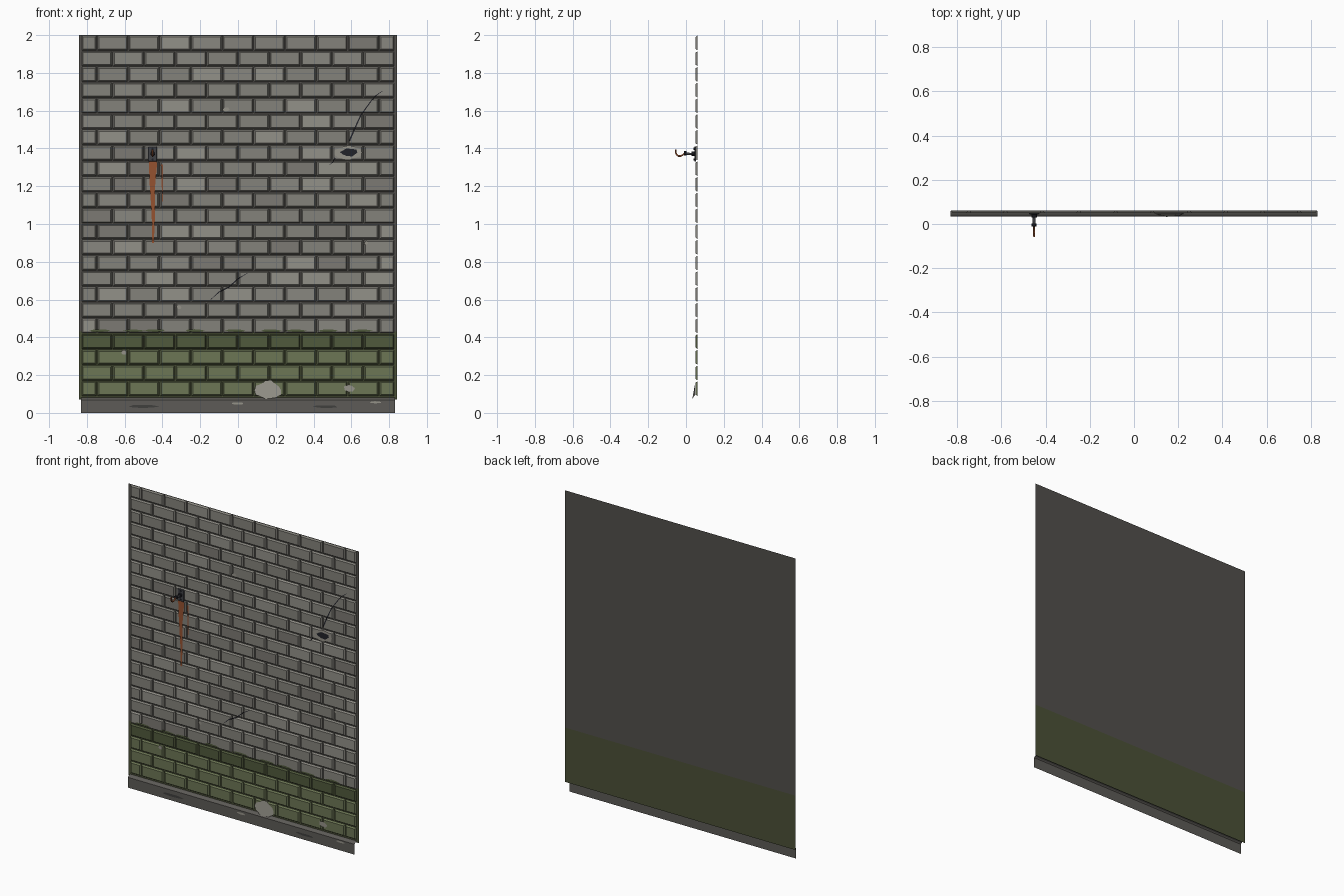
import bpy, bmesh, math, random

if "Cube" in bpy.data.objects:
    bpy.data.objects.remove(bpy.data.objects["Cube"])

random.seed(4)
W, PZ, PX = 0.83, 0.0832, 0.166      # half width, course height, brick pitch
BACK, FACE = 0.06, 0.05              # mortar plane, brick face


def mat(name, r, g, b):
    m = bpy.data.materials.new(name)
    m.diffuse_color = (r, g, b, 1)
    m.use_nodes = True
    m.node_tree.nodes["Principled BSDF"].inputs["Base Color"].default_value = m.diffuse_color
    return m


GREYS = [mat("brick_grey_%d" % i, v, v * 0.97, v * 0.86) for i, v in enumerate((0.2, 0.23, 0.25, 0.29))]
GREEN = mat("green_paint", 0.15, 0.18, 0.09)
DARKGREEN = mat("dark_green_paint", 0.08, 0.1, 0.045)
MORTAR = mat("mortar", 0.085, 0.08, 0.072)
GREENMORTAR = mat("green_mortar", 0.07, 0.082, 0.038)
SKIRT = mat("skirting_grey", 0.11, 0.105, 0.095)
SCUFF = mat("scuff", 0.05, 0.05, 0.048)
PLASTER = mat("bare_plaster", 0.3, 0.29, 0.25)
DARK = mat("hole_dark", 0.015, 0.016, 0.022)
IRON = mat("iron", 0.05, 0.052, 0.06)
RUST = mat("rust", 0.3, 0.085, 0.03)


def mesh_obj(name, verts, faces, mats):
    me = bpy.data.meshes.new(name)
    me.from_pydata(verts, [], faces)
    for m in mats:
        me.materials.append(m)
    ob = bpy.data.objects.new(name, me)
    bpy.context.collection.objects.link(ob)
    return ob


def flat(name, pts, y, m):
    # flat polygon facing the front, points counterclockwise in x, z
    return mesh_obj(name, [(x, y, z) for x, z in pts], [list(range(len(pts)))], [m])


def rect(x0, x1, z0, z1):
    return [(x0, z0), (x1, z0), (x1, z1), (x0, z1)]


def blob(name, x, z, rx, rz, y, m, n=11, rough=0.25):
    pts = []
    for i in range(n):
        a, k = math.tau * i / n, 1 - random.random() * rough
        pts.append((x + rx * k * math.cos(a), z + rz * k * math.sin(a)))
    return flat(name, pts, y, m)


def ribbon(name, path, widths, y, m):
    # strip of varying width along an x, z path
    v, f = [], []
    for i, (x, z) in enumerate(path):
        a, b = path[max(i - 1, 0)], path[min(i + 1, len(path) - 1)]
        dx, dz = b[0] - a[0], b[1] - a[1]
        d, w = math.hypot(dx, dz), widths[i] / 2
        v += [(x + dz / d * w, y, z - dx / d * w), (x - dz / d * w, y, z + dx / d * w)]
        if i:
            f.append((2 * i - 2, 2 * i, 2 * i + 1, 2 * i - 1))
    return mesh_obj(name, v, f, [m])


# mortar backing, grey above and green below
flat("mortar_upper", rect(-0.843, 0.843, 0.43, 2.0), BACK, MORTAR)
flat("mortar_lower", rect(-0.843, 0.843, 0.07, 0.43), BACK, GREENMORTAR)


# bricks: shallow open-backed frustums in running bond
def bricks(name, rows, mats):
    v, f, ids = [], [], []
    g, bv = 0.003, 0.007
    for r in rows:
        z1 = 2.0 - r * PZ
        z0 = z1 - PZ
        cuts = [-W] + [-W + PX * (k + (0.5 if r % 2 == 0 else 1)) for k in range(10)]
        cuts = [c for c in cuts if c < W - 0.01] + [W]
        for a, b in zip(cuts, cuts[1:]):
            n, c = len(v), random.randrange(len(mats))
            if len(mats) > 1 and random.random() < 0.5:
                c = 1
            for y, d in ((BACK, g), (FACE, g + bv)):
                v += [(x, y, z) for x, z in rect(a + d, b - d, z0 + d, z1 - d)]
            f.append([n + 4, n + 5, n + 6, n + 7])
            f += [[n + i, n + (i + 1) % 4, n + 4 + (i + 1) % 4, n + 4 + i] for i in range(4)]
            ids += [c] * 5
    ob = mesh_obj(name, v, f, mats)
    ob.data.polygons.foreach_set("material_index", ids)


bricks("grey_bricks", range(19), GREYS)
bricks("dark_green_border_bricks", [19], [DARKGREEN])
bricks("green_bricks", range(20, 23), [GREEN])

# ragged paint drips above the border
for i in range(9):
    x = -0.75 + 0.18 * i + random.uniform(-0.05, 0.05)
    blob("paint_edge", x, 0.435, 0.06, 0.008, 0.0495, DARKGREEN, 8)

# skirting sheet with a coved top
prof = [(0.034, 0), (0.034, 0.068), (0.039, 0.074), (0.047, 0.078), (0.058, 0.081)]
sv = [(x, y, z) for y, z in prof for x in (-W, W)]
mesh_obj("skirting", sv, [(2 * i, 2 * i + 1, 2 * i + 3, 2 * i + 2) for i in range(4)], [SKIRT])
for x, z, rx, rz, m in ((-0.5, 0.035, 0.085, 0.009, SCUFF), (0.465, 0.033, 0.075, 0.009, SCUFF),
                        (0.0, 0.05, 0.035, 0.008, PLASTER), (0.73, 0.056, 0.035, 0.006, PLASTER)):
    blob("skirting_scuff", x, z, rx, rz, 0.033, m)

# large spalled patch lapping over the skirting
patch = blob("spalled_patch", 0.16, 0.12, 0.075, 0.058, 0.048, PLASTER, 14)
for p in patch.data.vertices:
    if p.co.z < 0.095:
        p.co.y = 0.0325 + max(0, p.co.z - 0.075) * 0.75

# small chips
for x, z, rx, rz in ((0.59, 0.13, 0.035, 0.025), (-0.605, 0.32, 0.02, 0.015), (-0.315, 0.56, 0.018, 0.015),
                     (0.68, 0.9, 0.014, 0.014), (-0.065, 1.605, 0.022, 0.014)):
    blob("chip", x, z, rx, rz, 0.0488, PLASTER, 7, 0.5)

# broken hole with bare rim
blob("hole_rim", 0.58, 1.378, 0.08, 0.045, 0.0488, PLASTER, 13)
blob("hole", 0.588, 1.38, 0.05, 0.024, 0.0478, DARK, 10)

# cracks
ribbon("crack_upper", [(0.59, 1.44), (0.62, 1.51), (0.65, 1.575), (0.7, 1.645), (0.73, 1.68), (0.765, 1.705)],
       [0.008, 0.007, 0.006, 0.005, 0.004, 0.002], 0.0485, DARK)
ribbon("crack_short", [(0.515, 1.35), (0.5, 1.325), (0.485, 1.315)], [0.006, 0.004, 0.002], 0.0485, DARK)
ribbon("crack_lower", [(-0.145, 0.6), (-0.1, 0.64), (-0.05, 0.665), (0.0, 0.71), (0.05, 0.74)],
       [0.002, 0.005, 0.006, 0.005, 0.002], 0.0485, DARK)

# rust streaks under the hook
ribbon("rust_streak", [(-0.45, 1.33), (-0.453, 1.2), (-0.448, 1.05), (-0.45, 0.9)],
       [0.045, 0.028, 0.018, 0.009], 0.0485, RUST)
ribbon("rust_streak_small", [(-0.402, 1.315), (-0.4, 1.12)], [0.009, 0.004], 0.0485, RUST)

# hook plate
bpy.ops.mesh.primitive_cube_add(size=1, location=(-0.452, 0.049, 1.37))
plate = bpy.context.object
plate.name = "hook_plate"
plate.scale = (0.048, 0.01, 0.08)
bpy.ops.object.transform_apply(location=False, rotation=False, scale=True)
bev = plate.modifiers.new("bevel", "BEVEL")
bev.width, bev.segments = 0.003, 1
plate.data.materials.append(IRON)


def cyl(name, y, z, r, depth, m):
    bpy.ops.mesh.primitive_cylinder_add(vertices=10, radius=r, depth=depth, location=(-0.452, y, z),
                                        rotation=(math.pi / 2, 0, 0))
    bpy.context.object.name = name
    bpy.context.object.data.materials.append(m)


for z in (1.342, 1.398):
    cyl("plate_screw", 0.043, z, 0.006, 0.005, DARK)
cyl("hook_boss", 0.038, 1.372, 0.013, 0.016, DARK)
cyl("hook_collar", -0.004, 1.374, 0.012, 0.014, DARK)


# hook rod and rusty curled tip
def rod(name, pts, radius, m):
    cu = bpy.data.curves.new(name, "CURVE")
    cu.dimensions = "3D"
    cu.bevel_depth, cu.bevel_resolution, cu.use_fill_caps = radius, 1, True
    sp = cu.splines.new("POLY")
    sp.points.add(len(pts) - 1)
    for p, (y, z) in zip(sp.points, pts):
        p.co = (-0.452, y, z, 1)
    cu.materials.append(m)
    bpy.context.collection.objects.link(bpy.data.objects.new(name, cu))


rod("hook_rod", [(0.045, 1.37), (0.02, 1.371), (-0.01, 1.374)], 0.007, IRON)
rod("hook_tip", [(-0.008, 1.374), (-0.018, 1.365), (-0.029, 1.36), (-0.04, 1.36), (-0.049, 1.367),
                 (-0.054, 1.378), (-0.055, 1.395)], 0.005, RUST)
